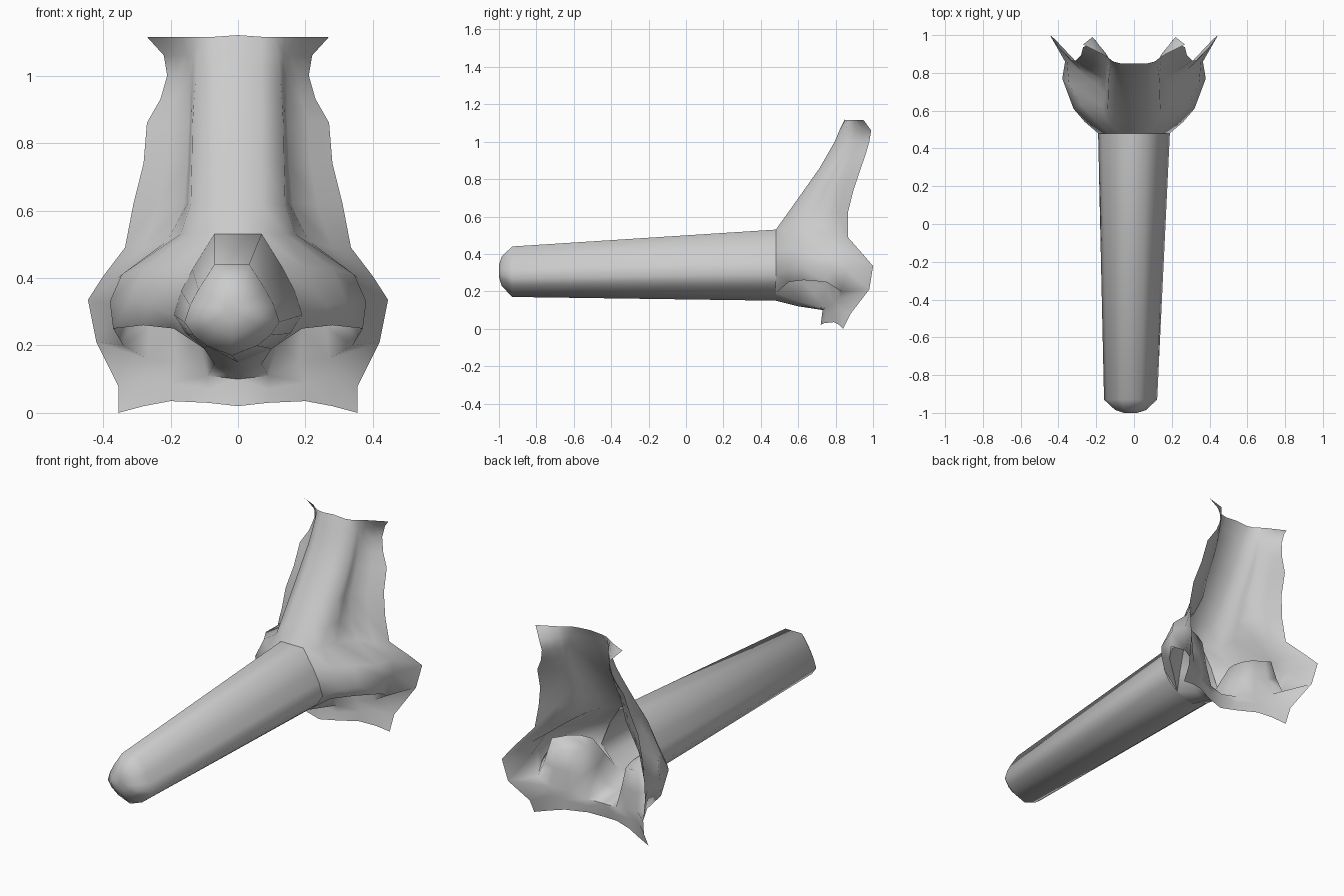
import bpy, bmesh, math
from mathutils import Vector

if "Cube" in bpy.data.objects:
    bpy.data.objects.remove(bpy.data.objects["Cube"])


def loft(bm, rows, closed=False):
    """Skin neighbouring rows of points with quads."""
    vs = [[bm.verts.new(p) for p in r] for r in rows]
    n = len(rows[0])
    for a, b in zip(vs, vs[1:]):
        for i in range(n if closed else n - 1):
            j = (i + 1) % n
            bm.faces.new((a[i], a[j], b[j], b[i]))
    return vs


def finish(bm, name, mirror, angle):
    bmesh.ops.remove_doubles(bm, verts=bm.verts, dist=0.002)
    bmesh.ops.recalc_face_normals(bm, faces=bm.faces)
    # keep the visible skin facing forward
    if sum(f.normal.y * f.calc_area() for f in bm.faces) > 0 and mirror:
        bmesh.ops.reverse_faces(bm, faces=bm.faces)
    me = bpy.data.meshes.new(name)
    bm.to_mesh(me)
    bm.free()
    ob = bpy.data.objects.new(name, me)
    bpy.context.collection.objects.link(ob)
    bpy.ops.object.select_all(action='DESELECT')
    ob.select_set(True)
    bpy.context.view_layer.objects.active = ob
    bpy.ops.object.shade_smooth_by_angle(angle=math.radians(angle))
    if mirror:
        m = ob.modifiers.new("mirror", 'MIRROR')
        m.use_clip = True
    return ob


# --- nose base: right half, mirrored ---
bm = bmesh.new()

# bridge: z, ridge y, wall (x, y), foot (x, y), edge (x, y)
bridge = [
    (1.115, .85, .11, .86, .17, .90, .27, .95),
    (1.06, .82, .12, .855, .15, .905, .22, .99),
    (1.00, .795, .125, .835, .145, .89, .21, .98),
    (.93, .755, .13, .805, .145, .87, .23, .96),
    (.86, .715, .135, .765, .145, .845, .27, .935),
    (.74, .63, .137, .685, .15, .79, .28, .895),
    (.62, .545, .14, .605, .16, .765, .31, .865),
    (.53, .48, .14, .54, .20, .72, .335, .865),
]
rows = []
for z, ry, wx, wy, fx, fy, ex, ey in bridge:
    ez = z - .04 if z < .6 else z
    wall, foot, edge = Vector((wx, wy, z)), Vector((fx, fy, z)), Vector((ex, ey, ez))
    rows.append([Vector((0, ry, z + (.005 if z > 1.1 else 0))), Vector((.07, ry, z)), wall,
                 (wall + foot) / 2, foot, (foot + edge) / 2, edge])
# crease above the nostril wing
rows[-1][4] += Vector((.01, .03, -.02))
rows[-1][5] += Vector((.01, .02, -.02))
loft(bm, rows)

# wing of the nostril, from the long nose out to the cheek
rim = [(.10, .48, .19), (.19, .55, .25), (.28, .63, .26),
       (.37, .75, .25), (.34, .83, .20), (.42, .98, .21)]
loft(bm, [
    rows[-1][1:],
    [(.135, .48, .425), (.20, .545, .43), (.28, .63, .43),
     (.345, .74, .41), (.355, .86, .40), (.40, .94, .405)],
    [(.19, .48, .29), (.26, .54, .32), (.32, .61, .33),
     (.38, .77, .33), (.365, .86, .32), (.445, 1.0, .335)],
    rim])

# strip between the nostrils and upper lip
septum = [(.10, .48, .19), (.07, .60, .145), (.09, .75, .11)]
loft(bm, [[(0, .48, .15), septum[0]],
          [(0, .60, .12), septum[1]],
          [(0, .73, .10), septum[2]]])
lip = [(0, .73, .10), (.09, .75, .11), (.18, .79, .145), (.27, .82, .16), (.42, .98, .21)]
loft(bm, [lip,
          [(0, .725, .06), (.09, .75, .07), (.20, .79, .09), (.29, .83, .10), (.355, .88, .08)],
          [(0, .72, .02), (.09, .74, .03), (.20, .79, .035), (.28, .82, .02), (.355, .84, 0)]])
bm.faces.new([bm.verts.new(p) for p in (rim[4], rim[5], lip[3])])

# nostril pocket, narrowing upward to a closed top
opening = [Vector(p) for p in rim[:5] + [lip[3], lip[2], septum[2], septum[1]]]


def pocket(scale, cy, z, flat):
    return [Vector((.23 + (p.x - .23) * scale, cy + (p.y - .71) * scale,
                    z + (p.z - .2) * flat)) for p in opening]


tube = loft(bm, [opening, pocket(.78, .715, .28, .6), pocket(.55, .73, .38, .3)], closed=True)
bm.faces.new(tube[-1])
finish(bm, "nose_base", True, 75)

# --- long nose: smooth tapered tube with a blunt tip ---
bm = bmesh.new()
half = [(.07, .53), (.135, .425), (.168, .36), (.19, .29), (.155, .235), (.10, .19)]
outline = half + [(0, .15)] + [(-x, z) for x, z in reversed(half)]


def section(y, s):
    t = min((.48 - y) / 1.41, 1)
    pts = []
    for x, z in outline:
        px = x * (1 - .26 * t) * s - .018 * t
        pz = .15 + .02 * t + (z - .15) * (1 - .29 * t)
        pts.append((px, y, .31 + (pz - .31) * s))
    return pts


tip = loft(bm, [section(.48, 1), section(-.93, 1), section(-.985, .58), section(-1, .25)],
           closed=True)
bm.faces.new(tip[-1])
finish(bm, "long_nose", False, 75)
